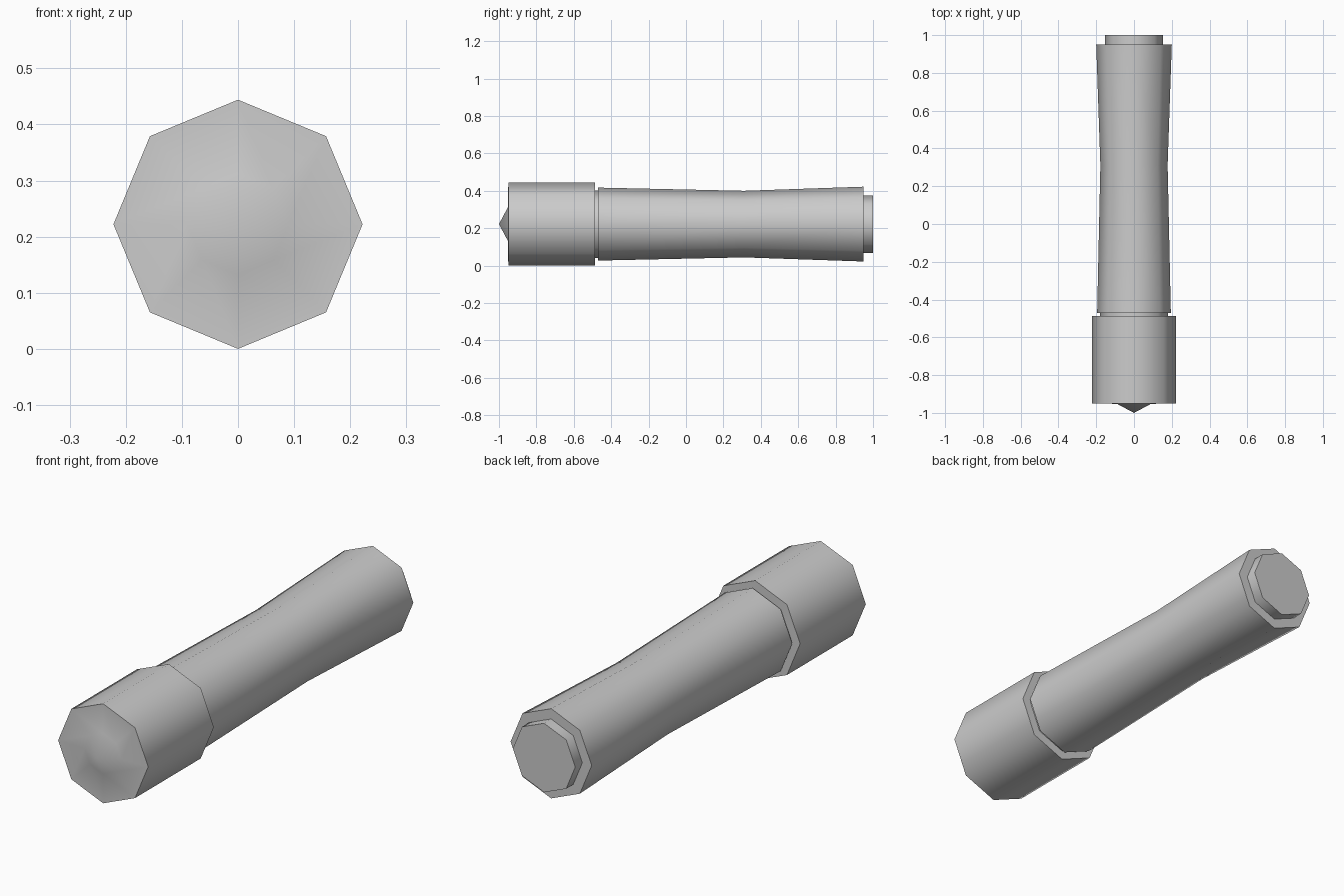
import bpy, bmesh, math

cube = bpy.data.objects.get("Cube")
if cube:
    bpy.data.objects.remove(cube, do_unlink=True)

SIDES = 8
HEAD_R = 0.222

grey = bpy.data.materials.new("light grey")
grey.use_nodes = True
colour = (0.6, 0.6, 0.6, 1)
grey.diffuse_color = colour
grey.node_tree.nodes["Principled BSDF"].inputs["Base Color"].default_value = colour


def turned_part(name, profile):
    """Turn (y, radius) points into an eight-sided part lying along y."""
    bm = bmesh.new()
    rings = []
    for y, r in profile:
        count = SIDES if r > 0 else 1
        angles = [2 * math.pi * i / SIDES for i in range(count)]
        rings.append([bm.verts.new((r * math.cos(a), y, HEAD_R + r * math.sin(a)))
                      for a in angles])
    for a, b in zip(rings, rings[1:]):
        for i in range(SIDES):
            j = (i + 1) % SIDES
            corners = [a[i % len(a)], a[j % len(a)], b[j % len(b)], b[i % len(b)]]
            bm.faces.new(list(dict.fromkeys(corners)))
    bmesh.ops.recalc_face_normals(bm, faces=bm.faces)
    # The side and cap faces must point away from the axis or along it
    mesh = bpy.data.meshes.new(name)
    bm.to_mesh(mesh)
    bm.free()
    mesh.materials.append(grey)
    obj = bpy.data.objects.new(name, mesh)
    bpy.context.collection.objects.link(obj)
    bpy.ops.object.select_all(action='DESELECT')
    obj.select_set(True)
    bpy.context.view_layer.objects.active = obj
    bpy.ops.object.shade_smooth_by_angle(angle=math.radians(50))
    return obj


# Lamp head with its pointed lens
turned_part("lamp_head", [(-1, 0), (-0.952, 0.09), (-0.95, HEAD_R),
                          (-0.487, HEAD_R), (-0.487, 0.18)])

# Narrow groove, then the waisted grip with its rear shoulder
turned_part("neck", [(-0.487, 0.18), (-0.47, 0.18)])
turned_part("grip", [(-0.47, 0.18), (-0.47, 0.195), (0.31, 0.178),
                     (0.95, 0.2), (0.95, 0.154)])

# Tail button
turned_part("tail_button", [(0.95, 0.154), (1, 0.154), (1, 0)])
